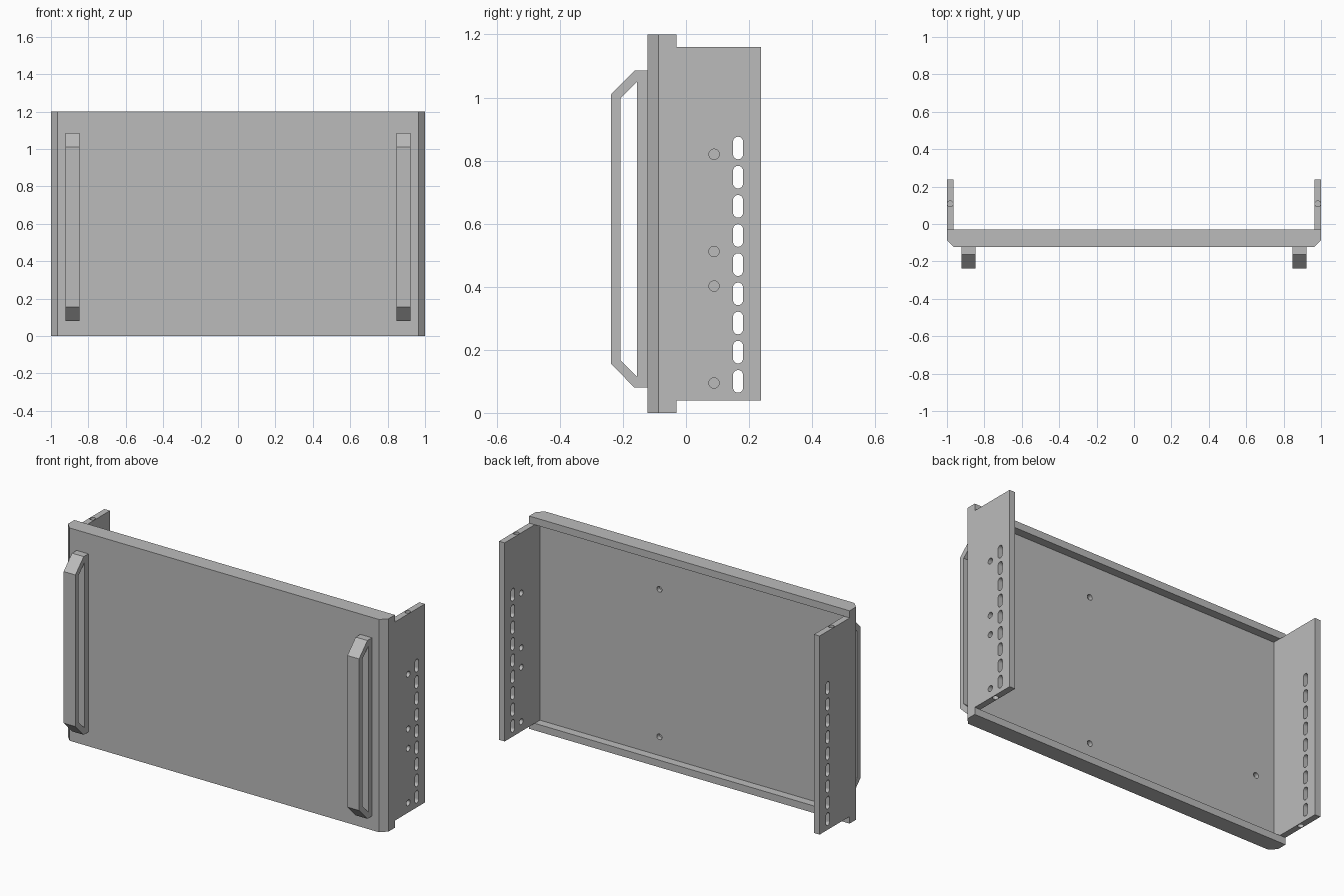
import bpy, bmesh, math
from mathutils import Matrix, Vector

cube = bpy.data.objects.get("Cube")
if cube:
    bpy.data.objects.remove(cube, do_unlink=True)

GREY = (0.5, 0.5, 0.5, 1)
metal = bpy.data.materials.new("grey metal")
metal.use_nodes = True
metal.diffuse_color = GREY
metal.node_tree.nodes["Principled BSDF"].inputs["Base Color"].default_value = GREY

BACK = 0.2375    # rear edge of the side flanges
FRONT = -0.122   # front of the panel
RECESS = -0.077  # rear face of the panel inside the lips
LIP = -0.03      # rear edge of the lips
HEIGHT, RIM, WALL = 1.2, 0.04, 0.035


def new_object(name, bm):
    bmesh.ops.recalc_face_normals(bm, faces=bm.faces)
    mesh = bpy.data.meshes.new(name)
    bm.to_mesh(mesh)
    bm.free()
    mesh.materials.append(metal)
    obj = bpy.data.objects.new(name, mesh)
    bpy.context.collection.objects.link(obj)
    return obj


def add_prism(bm, points, offset):
    """Extrude a closed outline of 3D points along an offset."""
    face = bm.faces.new([bm.verts.new(p) for p in points])
    out = bmesh.ops.extrude_face_region(bm, geom=[face])["geom"]
    bmesh.ops.translate(bm, vec=Vector(offset),
                        verts=[v for v in out if isinstance(v, bmesh.types.BMVert)])


def add_box(bm, low, high):
    size = [b - a for a, b in zip(low, high)]
    mid = [(a + b) / 2 for a, b in zip(low, high)]
    bmesh.ops.create_cube(bm, size=1, matrix=Matrix.Translation(mid) @ Matrix.Diagonal(size + [1]))


def add_cylinder(bm, centre, radius, depth, axis):
    turn = Vector((0, 0, 1)).rotation_difference(Vector(axis)).to_matrix().to_4x4()
    bmesh.ops.create_cone(bm, cap_ends=True, segments=20, radius1=radius, radius2=radius,
                          depth=depth, matrix=Matrix.Translation(centre) @ turn)


def cut(obj, bm):
    """Subtract the cutter geometry and keep only the result."""
    cutter = new_object("cutter", bm)
    cutter.hide_render = True
    mod = obj.modifiers.new("cut", "BOOLEAN")
    mod.operation, mod.solver, mod.object = "DIFFERENCE", "EXACT", cutter
    bpy.context.view_layer.update()
    result = bpy.data.meshes.new_from_object(obj.evaluated_get(bpy.context.evaluated_depsgraph_get()))
    obj.modifiers.clear()
    obj.data = result
    bpy.data.objects.remove(cutter, do_unlink=True)


# Front panel with chamfered sides, top and bottom lips
bm = bmesh.new()
half = [(1, LIP), (1, FRONT + WALL), (1 - WALL, FRONT)]
outline = half + [(-x, y) for x, y in reversed(half)]
add_prism(bm, [(x, y, 0) for x, y in outline], (0, 0, HEIGHT))
panel = new_object("front_panel", bm)
bm = bmesh.new()
add_box(bm, (-1.1, RECESS, RIM), (1.1, BACK, HEIGHT - RIM))
cut(panel, bm)

# Blind screw holes in the back of the panel
bm = bmesh.new()
for x, z in ((0.22, 0.977), (0.22, 0.145), (-0.85, 0.36)):
    add_cylinder(bm, (x, RECESS, z), 0.016, 0.05, (0, 1, 0))
cut(panel, bm)

for side, label in ((1, "left"), (-1, "right")):
    # Side flange
    bm = bmesh.new()
    xs = sorted((side * (1 - WALL), side))
    add_box(bm, (xs[0], RECESS, RIM), (xs[1], BACK, HEIGHT - RIM))
    flange = new_object(label + "_flange", bm)

    # Row of slots with rounded ends
    bm = bmesh.new()
    for i in range(9):
        z = 0.1 + i * 0.0925
        ring = []
        for k in range(18):
            a = math.pi * (k % 9) / 8 + (math.pi if k > 8 else 0)
            shift = 0.02 if k < 9 else -0.02
            ring.append((side * 0.9, 0.165 + 0.016 * math.cos(a), z + shift + 0.016 * math.sin(a)))
        add_prism(bm, ring, (side * 0.2, 0, 0))
    # Blind holes in the end edges
    for z in (RIM, HEIGHT - RIM):
        add_cylinder(bm, (side * (1 - WALL / 2), 0.108, z), 0.0155, 0.06, (0, 0, 1))
    # Round mounting holes on one side only
    if side > 0:
        for z in (0.095, 0.402, 0.512, 0.82):
            add_cylinder(bm, (side, 0.089, z), 0.0165, 0.2, (1, 0, 0))
    cut(flange, bm)

    # Handle frame with bevelled corners and a long opening
    bm = bmesh.new()
    x = side * 0.885 - 0.0365
    low = [(FRONT, 0.08), (-0.163, 0.08), (-BACK, 0.155)]
    mirror = [(y, 1.165 - z) for y, z in reversed(low)]
    add_prism(bm, [(x, y, z) for y, z in low + mirror], (0.073, 0, 0))
    handle = new_object(label + "_handle", bm)
    bm = bmesh.new()
    low = [(-0.155, 0.115), (-0.208, 0.168)]
    mirror = [(y, 1.165 - z) for y, z in reversed(low)]
    add_prism(bm, [(x - 0.1, y, z) for y, z in low + mirror], (0.3, 0, 0))
    cut(handle, bm)
